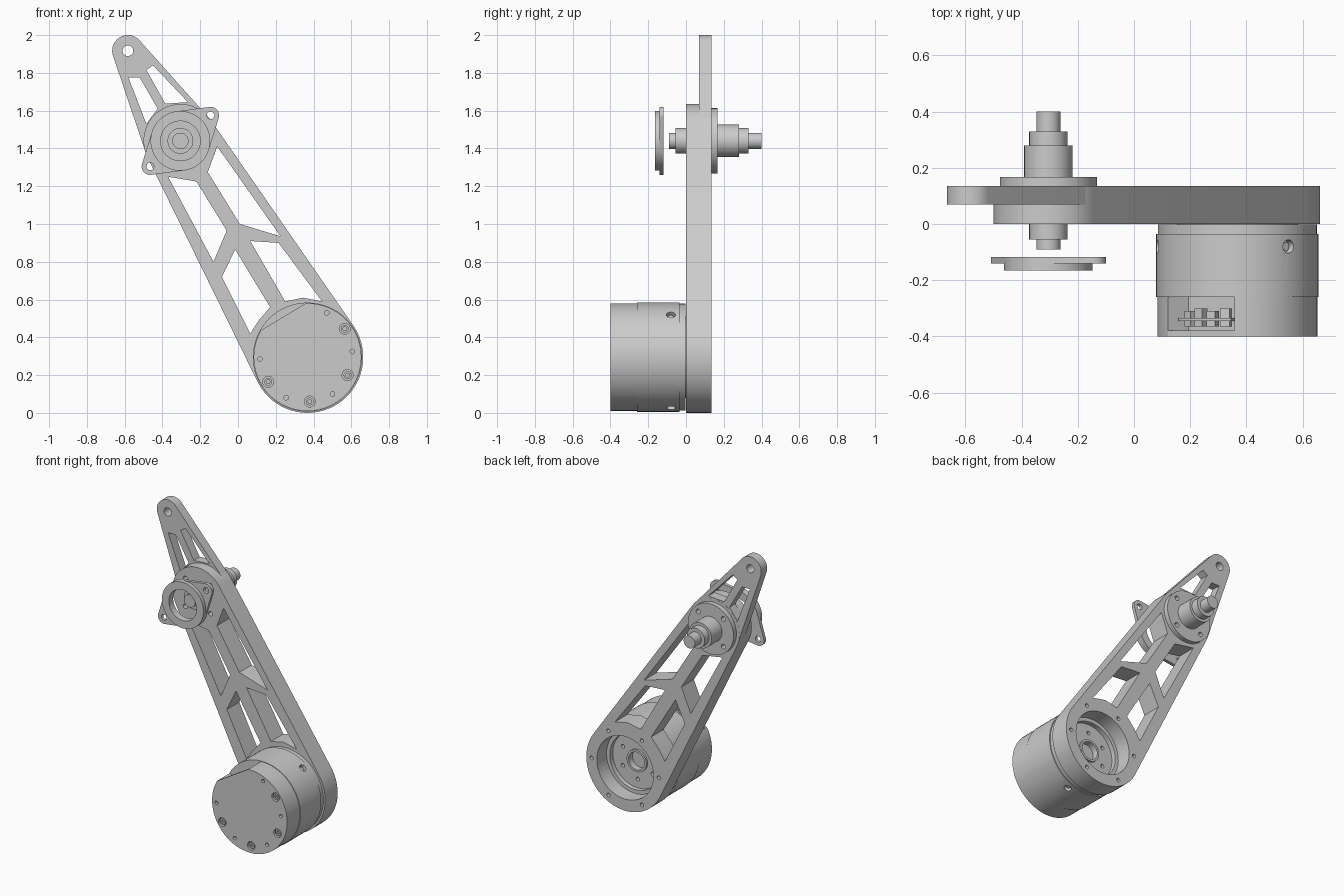
import bpy, bmesh
from math import cos, sin, radians, pi
from mathutils import Vector, Matrix
from mathutils.geometry import convex_hull_2d

if "Cube" in bpy.data.objects:
    bpy.data.objects.remove(bpy.data.objects["Cube"])

grey = bpy.data.materials.new("machined grey")
grey.use_nodes = True
COLOUR = (0.6, 0.6, 0.6, 1)
grey.diffuse_color = COLOUR
grey.node_tree.nodes["Principled BSDF"].inputs["Base Color"].default_value = COLOUR

# Main axes in the x-z plane
MOTOR, HUB, TIP = (0.368, 0.295), (-0.305, 1.44), (-0.583, 1.917)


def polar(c, r, deg):
    return (c[0] + r * cos(radians(deg)), c[1] + r * sin(radians(deg)))


def arc(c, r, a=0, b=360, n=64):
    full = b - a == 360
    return [polar(c, r, a + (b - a) * i / (n if full else n - 1)) for i in range(n)]


def hull(*circles):
    pts = [Vector(p) for c, r in circles for p in arc(c, r)]
    return [pts[i] for i in convex_hull_2d(pts)]


def ring_of_holes(c, radius, size, count, start=0):
    return [arc(c, size, n=16) for c in
            [polar(c, radius, start + 360 * i / count) for i in range(count)]]


def finish(obj):
    obj.data.materials.clear()
    obj.data.materials.append(grey)
    bpy.ops.object.select_all(action='DESELECT')
    obj.select_set(True)
    bpy.context.view_layer.objects.active = obj
    bpy.ops.object.shade_smooth_by_angle(angle=radians(30))
    return obj


def plate(name, outline, y0, y1, holes=()):
    """Extrude an x-z outline with holes from y0 to y1."""
    curve = bpy.data.curves.new(name, 'CURVE')
    curve.dimensions = '2D'
    curve.fill_mode = 'BOTH'
    curve.extrude = (y1 - y0) / 2
    for loop in [outline, *holes]:
        spline = curve.splines.new('POLY')
        spline.points.add(len(loop) - 1)
        for point, p in zip(spline.points, loop):
            point.co = (p[0], p[1], 0, 1)
        spline.use_cyclic_u = True
    temp = bpy.data.objects.new(name, curve)
    bpy.context.collection.objects.link(temp)
    bpy.context.view_layer.update()
    mesh = bpy.data.meshes.new_from_object(temp.evaluated_get(bpy.context.evaluated_depsgraph_get()))
    bpy.data.objects.remove(temp)
    mesh.transform(Matrix.Translation((0, (y0 + y1) / 2, 0)) @ Matrix.Rotation(pi / 2, 4, 'X'))
    bm = bmesh.new()
    bm.from_mesh(mesh)
    bmesh.ops.remove_doubles(bm, verts=bm.verts, dist=0.0001)
    bmesh.ops.recalc_face_normals(bm, faces=bm.faces)
    bm.to_mesh(mesh)
    bm.free()
    obj = bpy.data.objects.new(name, mesh)
    bpy.context.collection.objects.link(obj)
    return finish(obj)


def cylinder(name, centre, axis, r, length, segments=64):
    bm = bmesh.new()
    rot = Vector(axis).to_track_quat('Z', 'Y').to_matrix().to_4x4()
    bmesh.ops.create_cone(bm, cap_ends=True, segments=segments, radius1=r, radius2=r,
                          depth=length, matrix=Matrix.Translation(centre) @ rot)
    mesh = bpy.data.meshes.new(name)
    bm.to_mesh(mesh)
    bm.free()
    obj = bpy.data.objects.new(name, mesh)
    bpy.context.collection.objects.link(obj)
    return finish(obj)


def lathe_step(name, c, r, y0, y1):
    return cylinder(name, (c[0], (y0 + y1) / 2, c[1]), (0, 1, 0), r, y1 - y0)


# Thick lower arm with lattice windows, motor bore and bolt holes
windows = [
    [(-0.37, 1.25), (-0.22, 1.225), (-0.06, 0.965), (-0.13, 0.80)],
    [(-0.11, 1.41), (0.225, 0.935), (0.01, 1.0), (-0.16, 1.275)],
    [(-0.015, 0.865), (-0.085, 0.72), (0.065, 0.42), (0.11, 0.49), (0.17, 0.56)],
    [(0.065, 0.91), (0.215, 0.90), (0.445, 0.59), (0.345, 0.61), (0.25, 0.59)],
]
plate("lower_arm", hull((HUB, 0.195), (MOTOR, 0.295)), 0, 0.135,
      windows + [arc(MOTOR, 0.215)] + ring_of_holes(MOTOR, 0.255, 0.013, 6, 0)
      + ring_of_holes(HUB, 0.135, 0.016, 4, 45))

# Thin upper arm, ending around the hub
tip_windows = [
    [(-0.58, 1.775), (-0.52, 1.775), (-0.425, 1.61), (-0.485, 1.53)],
    [(-0.485, 1.815), (-0.45, 1.84), (-0.265, 1.645), (-0.385, 1.637)],
]
plate("upper_arm", hull((TIP, 0.083), (HUB, 0.194)), 0.07, 0.1345,
      tip_windows + [arc(TIP, 0.028, n=32)] + ring_of_holes(HUB, 0.135, 0.016, 4, 45))

# Stepped shaft and rear flange
plate("rear_flange", arc(HUB, 0.173), 0.135, 0.167, ring_of_holes(HUB, 0.135, 0.016, 4, 45))
for i, (r, y0, y1) in enumerate([(0.086, 0.16, 0.28), (0.068, 0.28, 0.33), (0.043, 0.33, 0.40),
                                 (0.068, -0.055, 0.01), (0.043, -0.09, -0.055)]):
    lathe_step(f"shaft_step_{i + 1}", HUB, r, y0, y1)

# Front retaining plate with two ears and a raised ring
ears = [(-0.145, 1.575), (-0.465, 1.305)]
plate("eared_plate", hull((HUB, 0.158), *[(e, 0.045) for e in ears]), -0.14, -0.118,
      [arc(HUB, 0.105)] + [arc(e, 0.02, n=24) for e in ears])
plate("raised_ring", arc(HUB, 0.158), -0.165, -0.14, [arc(HUB, 0.105)])

# Motor body with three radial screw recesses
body = lathe_step("motor_body", MOTOR, 0.289, -0.26, -0.035)
for deg in (51, 171, 291):
    d = Vector((cos(radians(deg)), 0, sin(radians(deg))))
    centre = Vector((MOTOR[0], -0.08, MOTOR[1])) + d * 0.29
    cutter = cylinder("screw_cutter", centre, d, 0.024, 0.06, 24)
    cutter.hide_render = True
    mod = body.modifiers.new("recess", 'BOOLEAN')
    mod.object = cutter
    mod.solver = 'EXACT'
    bpy.context.view_layer.objects.active = body
    bpy.ops.object.modifier_apply(modifier=mod.name)
    bpy.data.objects.remove(cutter)
    cylinder("radial_screw", centre - d * 0.025, d, 0.015, 0.02, 16)
finish(body)

# Motor mounting face seen through the arm bore
plate("motor_base", arc(MOTOR, 0.283), -0.035, -0.002,
      [arc(MOTOR, 0.065)] + ring_of_holes(MOTOR, 0.13, 0.013, 6, 30))
plate("bore_step", arc(MOTOR, 0.2155), -0.002, 0.03, [arc(MOTOR, 0.19)])
plate("output_ring", arc(MOTOR, 0.075), -0.03, 0.012, [arc(MOTOR, 0.06)])

# Motor end cover, notched at the upper left for the electronics
START, END = 150, 452
notch = arc(MOTOR, 0.285, START, END) + [polar(MOTOR, 0.2, END), polar(MOTOR, 0.2, START)]
plate("cover_wall", notch, -0.38, -0.26)
screws = [(0.565, 0.445), (0.58, 0.20), (0.16, 0.165), (0.38, 0.06)]
pins = [(0.115, 0.285), (0.47, 0.53), (0.605, 0.325), (0.255, 0.08), (0.50, 0.10)]
plate("cover_face", arc(MOTOR, 0.285, START, END), -0.40, -0.38,
      [arc(s, 0.029, n=24) for s in screws] + [arc(p, 0.012, n=16) for p in pins])
for s in screws:
    plate("cover_screw", arc(s, 0.021, n=24), -0.394, -0.378, [arc(s, 0.011, n=6)])

# Circuit board and connectors in the notch
board = [polar(MOTOR, 0.19, 150), polar(MOTOR, 0.25, 147), polar(MOTOR, 0.245, 121),
         polar(MOTOR, 0.25, 95), polar(MOTOR, 0.19, 92)]
plate("circuit_board", board, -0.345, -0.335)
for i, deg in enumerate((101, 114, 127, 140)):
    c = polar(MOTOR, 0.215, deg)
    block = [polar(c, 0.024, deg + k) for k in (45, 135, 225, 315)]
    plate(f"connector_{i + 1}", block, -0.365, -0.30 - 0.01 * (i % 2))
